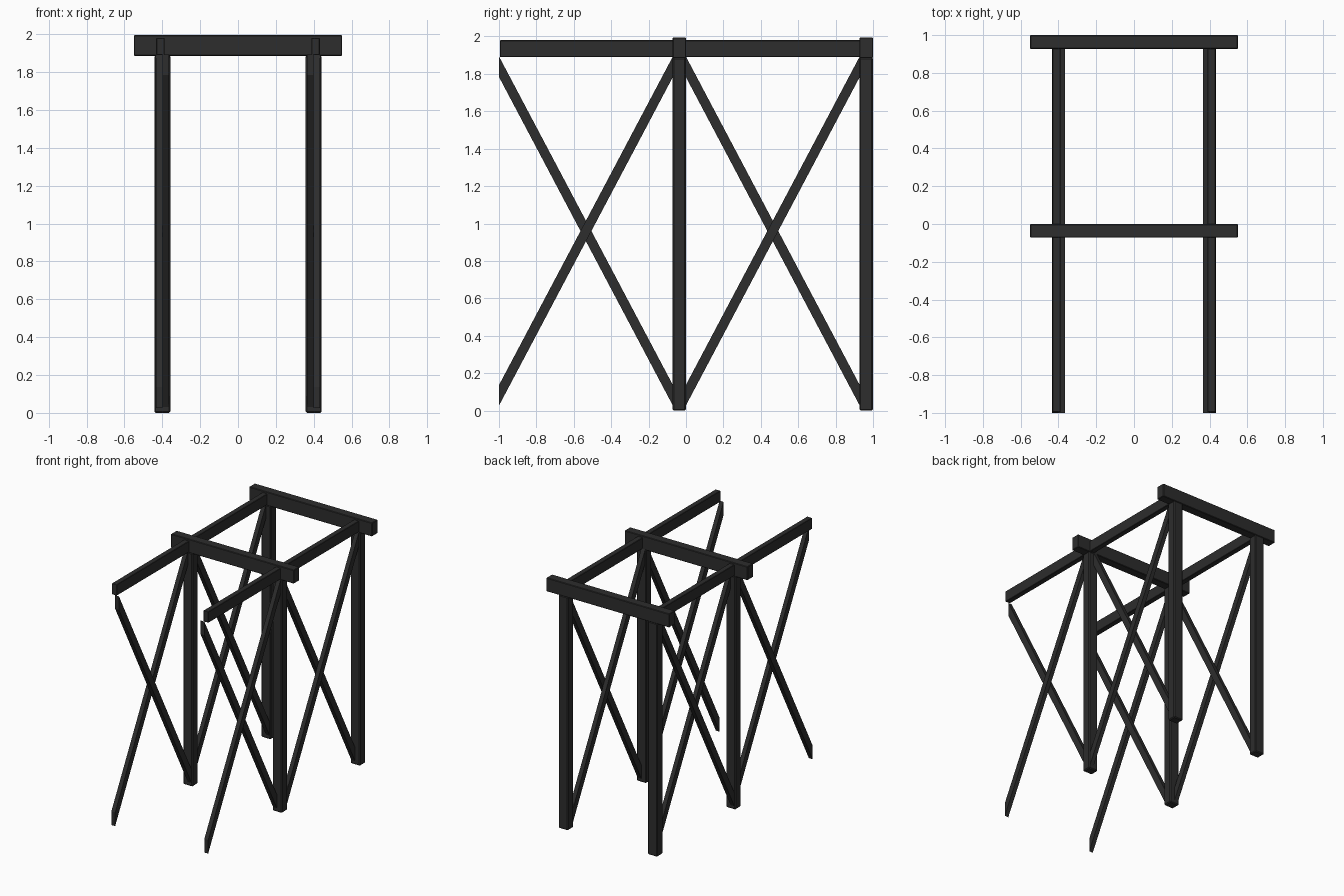
import bpy, bmesh

if "Cube" in bpy.data.objects:
    bpy.data.objects.remove(bpy.data.objects["Cube"])

mat = bpy.data.materials.new("dark charcoal")
mat.diffuse_color = (0.026, 0.026, 0.026, 1)
mat.use_nodes = True
mat.node_tree.nodes["Principled BSDF"].inputs["Base Color"].default_value = mat.diffuse_color


def finish(name, bm, bevel=0.0):
    bmesh.ops.recalc_face_normals(bm, faces=bm.faces)
    me = bpy.data.meshes.new(name)
    bm.to_mesh(me)
    bm.free()
    me.materials.append(mat)
    ob = bpy.data.objects.new(name, me)
    bpy.context.collection.objects.link(ob)
    if bevel:
        mod = ob.modifiers.new("Bevel", 'BEVEL')
        mod.width = bevel
        mod.segments = 1
    return ob


def prism(name, profile, x0, x1, bevel=0.0):
    """Extrude a (y, z) outline from x0 to x1."""
    bm = bmesh.new()
    face = bm.faces.new([bm.verts.new((x0, y, z)) for y, z in profile])
    ext = bmesh.ops.extrude_face_region(bm, geom=[face])
    for v in ext["geom"]:
        if isinstance(v, bmesh.types.BMVert):
            v.co.x = x1
    return finish(name, bm, bevel)


def box(name, x, y, z, bevel=0.0):
    return prism(name, [(y[0], z[0]), (y[1], z[0]), (y[1], z[1]), (y[0], z[1])],
                 x[0], x[1], bevel)


def brace(name, x, y0, y1, yc, slope):
    """Diagonal brace with upright cut ends, crossing height 0.96 at yc."""
    h = 0.055
    za, zb = 0.96 + slope * (y0 - yc), 0.96 + slope * (y1 - yc)
    prism(name, [(y0, za - h), (y1, zb - h), (y1, zb + h), (y0, za + h)], *x)


SLOPE = 1.89
FRAMES = {"middle": (-0.072, 0.0), "back": (0.927, 1.0)}

# Cross beams
for label, y in FRAMES.items():
    box(label + "_cross_beam", (-0.55, 0.55), y, (1.885, 1.995), 0.004)

for side, s in (("left", -1), ("right", 1)):
    # Posts
    for label, y in FRAMES.items():
        box(f"{label}_{side}_post", (s * 0.357, s * 0.442), y, (0, 1.887), 0.007)
    # Long rails
    box(side + "_rail", (s * 0.388, s * 0.432), (-0.995, 0.96), (1.89, 1.98), 0.003)
    # Crossed braces: rising one outside, falling one inside
    for bay, y0, y1, yc in (("front", -1.0, -0.05, -0.535),
                            ("rear", -0.02, 0.948, 0.464)):
        r0 = max(y0, yc - 0.475)
        brace(f"{bay}_{side}_rising_brace", (s * 0.399, s * 0.433), r0, y1, yc, SLOPE)
        brace(f"{bay}_{side}_falling_brace", (s * 0.365, s * 0.399), y0,
              min(y1, yc + 0.475), yc, -SLOPE)
